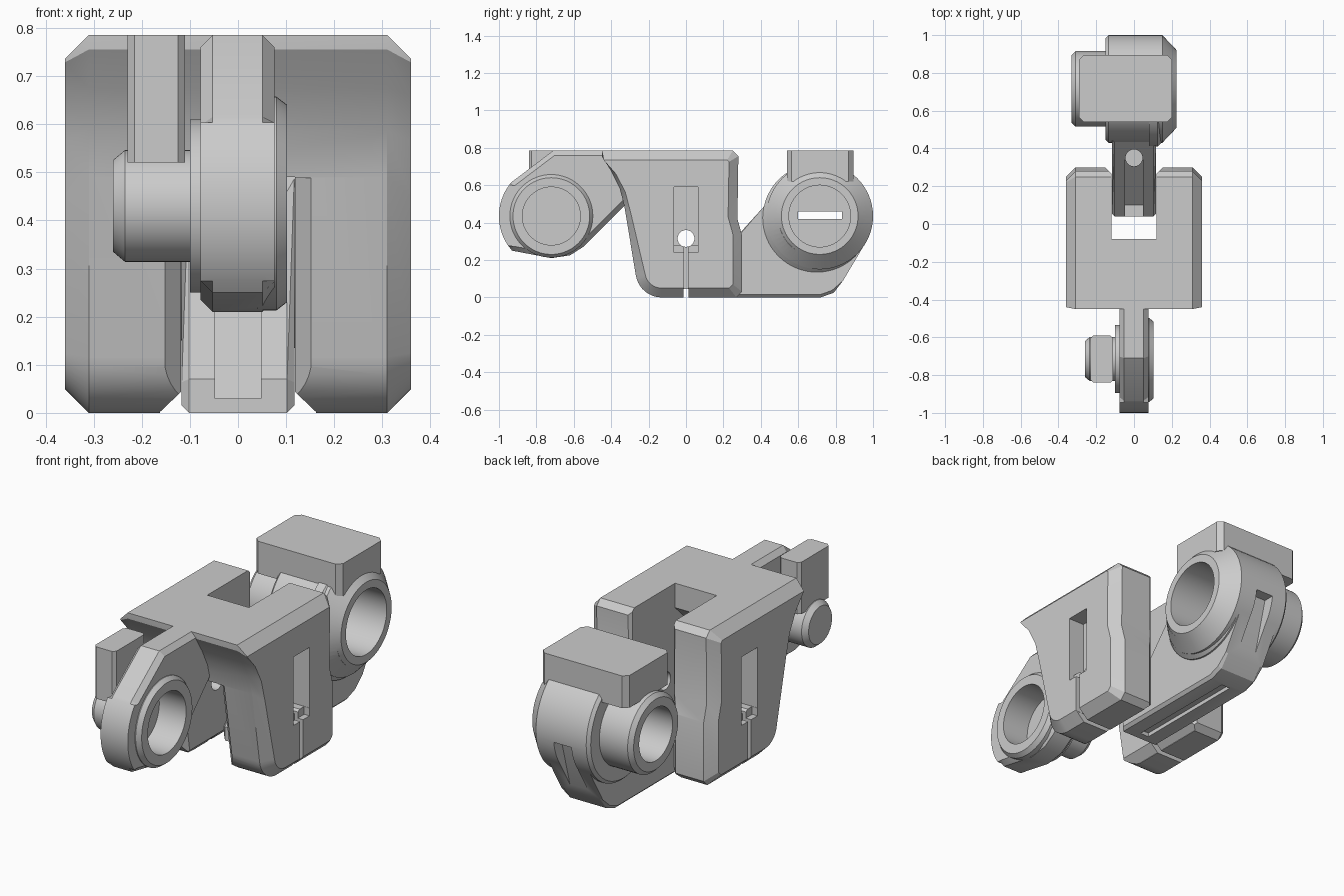
import bpy, bmesh, math
from mathutils import Matrix

cube = bpy.data.objects.get("Cube")
if cube:
    bpy.data.objects.remove(cube, do_unlink=True)

grey = bpy.data.materials.new("plain_grey")
grey.use_nodes = True
grey.diffuse_color = (0.6, 0.6, 0.6, 1)
grey.node_tree.nodes["Principled BSDF"].inputs["Base Color"].default_value = (0.6, 0.6, 0.6, 1)


def loft(name, sections, chamfer=0):
    """Skin matching (x, outline) sections; outlines are (y, z) points."""
    bm = bmesh.new()
    rings = [[bm.verts.new((x, y, z)) for y, z in outline] for x, outline in sections]
    for a, b in zip(rings, rings[1:]):
        for i in range(len(a)):
            j = (i + 1) % len(a)
            bm.faces.new((a[i], a[j], b[j], b[i]))
    bm.faces.new(rings[0])
    bm.faces.new(rings[-1])
    if chamfer:
        rims = [e for e in bm.edges if abs(e.verts[0].co.x - e.verts[1].co.x) < 1e-6]
        bmesh.ops.bevel(bm, geom=rims, offset=chamfer, segments=1, affect='EDGES')
    return finish(name, bm)


def finish(name, bm):
    bmesh.ops.recalc_face_normals(bm, faces=bm.faces)
    mesh = bpy.data.meshes.new(name)
    bm.to_mesh(mesh)
    bm.free()
    mesh.materials.append(grey)
    obj = bpy.data.objects.new(name, mesh)
    bpy.context.collection.objects.link(obj)
    return obj


def prism(name, outline, x0, x1, chamfer=0):
    return loft(name, [(x0, outline), (x1, outline)], chamfer)


def turned(name, profile, centre, sides=64):
    """Solid of (x, radius) steps turned about an axis along x."""
    step = 360 / sides
    return loft(name, [(x, arc(centre, r, 0, 360 - step, sides - 1)) for x, r in profile])


def box(name, x, y, z, chamfer=0):
    """Box from (low, high) spans, with chamfered upright edges."""
    bm = bmesh.new()
    bmesh.ops.create_cube(bm, size=1)
    for v in bm.verts:
        v.co = [s[0] if c < 0 else s[1] for c, s in zip(v.co, (x, y, z))]
    if chamfer:
        ups = [e for e in bm.edges if abs(e.verts[0].co.z - e.verts[1].co.z) > 1e-6]
        bmesh.ops.bevel(bm, geom=ups, offset=chamfer, segments=1, affect='EDGES')
    return finish(name, bm)


def arc(centre, r, start, end, steps=24):
    angles = [math.radians(start + (end - start) * i / steps) for i in range(steps + 1)]
    return [(centre[0] + r * math.cos(a), centre[1] + r * math.sin(a)) for a in angles]


def boolean(obj, tools, operation='DIFFERENCE'):
    bpy.context.view_layer.objects.active = obj
    for tool in tools:
        mod = obj.modifiers.new("cut", 'BOOLEAN')
        mod.operation, mod.solver, mod.object = operation, 'EXACT', tool
        bpy.ops.object.modifier_apply(modifier=mod.name)
        bpy.data.objects.remove(tool, do_unlink=True)


def smooth(obj):
    bpy.ops.object.select_all(action='DESELECT')
    obj.select_set(True)
    bpy.context.view_layer.objects.active = obj
    bpy.ops.object.shade_smooth_by_angle(angle=math.radians(25))


FRONT, REAR, TOP = (-0.72, 0.435), (0.715, 0.435), 0.785

# Forked centre body: full outline in the middle, smaller outline on the cheeks
HEEL = (-0.13, 0.14)
full = ([(-0.45, TOP), (-0.45, 0.755), (-0.4, 0.675), (-0.355, 0.585), (-0.33, 0.49)]
        + arc(HEEL, 0.14, 190, 270, 10)
        + [(0.27, 0), (0.3, 0.03), (0.3, 0.33), (0.275, 0.42), (0.28, 0.755), (0.25, TOP)])
cheek = ([(-0.44, 0.735), (-0.435, 0.728), (-0.375, 0.66), (-0.325, 0.565), (-0.295, 0.45)]
         + arc(HEEL, 0.09, 190, 270, 10)
         + [(0.23, 0.05), (0.25, 0.07), (0.25, 0.34), (0.225, 0.43), (0.23, 0.725), (0.22, 0.735)])
body = loft("forked_body", [(-0.36, cheek), (-0.31, full), (0.31, full), (0.36, cheek)])


def edge_chamfer(name, quad, width):
    """Cutter easing the inner edges of the fork; quad(d) is its outline at depth d."""
    return loft(name, [(-0.117 - width, quad(0.002)), (-0.117, quad(width)),
                       (0.117, quad(width)), (0.117 + width, quad(0.002))])


cuts = [prism("slot_cutter", [(-0.6, -0.1), (0.5, -0.1), (0.5, 0.9), (-0.08, 0.9),
                              (-0.08, 0.66), (-0.25, 0.49), (-0.6, 0.49)], -0.118, 0.118),
        edge_chamfer("bottom_ease", lambda d: [(-0.6, -0.1), (0.5, -0.1), (0.5, d), (-0.6, d)], 0.045),
        edge_chamfer("back_ease", lambda d: [(0.3 - d, -0.2), (0.5, -0.2), (0.5, 0.9), (0.3 - d, 0.9)], 0.035),
        edge_chamfer("front_ease", lambda d: [(-0.6, 0.488), (-0.6, -0.15), (d - 0.224, -0.15),
                                              (d - 0.33, 0.488)], 0.035),
        turned("pin_cutter", [(-0.5, 0.045), (0.5, 0.045)], (0, 0.315), 24),
        box("slit_cutter", (-0.5, 0.5), (-0.013, 0.013), (-0.1, 0.045))]
for side in (-1, 1):
    for name, depth, half, z in (("pocket", 0.27, 0.065, (0.28, 0.59)), ("step", 0.33, 0.064, (0.24, 0.3)),
                                 ("cheek_slit", 0.25, 0.012, (0.02, 0.31))):
        cuts.append(box(name, sorted((side * depth, side * 0.5)), (-half, half), z))
boolean(body, cuts)

# Front arm and its knuckle
arm_outline = arc(FRONT, 0.28, 140, 215) + [(-0.93, 0.25), (-0.72, 0.21), (-0.62, 0.225), (-0.55, 0.27),
                                            (-0.3, 0.52), (-0.3, TOP), (-0.71, TOP)]
arm = prism("front_arm", arm_outline, -0.078, 0.076, 0.025)
boolean(arm, [turned("front_ring", [(0.04, 0.222), (0.08, 0.222), (0.102, 0.205)], FRONT)], 'UNION')
boolean(arm, [turned("front_bore", [(-0.05, 0.155), (0.2, 0.155)], FRONT)])
front_boss = turned("front_boss", [(-0.06, 0.18), (-0.1, 0.18), (-0.1, 0.116), (-0.235, 0.116),
                                   (-0.26, 0.095)], (-0.715, 0.43))
box("front_block", (-0.23, -0.11), (-0.84, -0.59), (0.52, TOP), 0.015)

# Rear link with its knuckle
link_outline = [(0.04, 0), (0.72, 0), (0.79, 0.025), (0.84, 0.09)] + arc(REAR, 0.284, -28, 170) + [(0.04, 0.07)]
link = prism("rear_link", link_outline, -0.117, 0.117, 0.015)
knuckle = turned("rear_knuckle", [(-0.33, 0.18), (-0.31, 0.2), (-0.15, 0.2), (-0.15, 0.27), (-0.135, 0.285),
                                  (0.15, 0.285), (0.226, 0.205)], REAR)
flare = turned("link_flare", [(0.08, 0.29), (0.125, 0.29), (0.21, 0.205)], (0.7, 0.425))
boolean(link, [knuckle, flare], 'UNION')
channel = prism("channel_cutter", [(0, 0.03), (0.1, 0.03), (0.36, 0.29), (0.3, 0.6), (0.0, 0.3)], -0.048, 0.048)
drain = turned("drain_cutter", [(-0.5, 0.045), (0, 0.045)], (0, 0), 24)
drain.data.transform(Matrix.Translation((0, 0.35, 0.1)) @ Matrix.Rotation(math.pi / 2, 4, 'Y'))
boolean(link, [turned("rear_bore", [(-0.08, 0.165), (0.4, 0.165)], REAR),
               turned("rear_bore_far", [(-0.5, 0.135), (-0.13, 0.135)], REAR),
               box("key_cutter", (-0.3, 0.1), (0.6, 0.835), (0.42, 0.46)),
               channel, drain,
               box("bottom_groove", (-0.025, 0.025), (0.08, 0.7), (-0.1, 0.02)),
               prism("back_recess", [(0.83, 0), (1.1, 0), (1.1, 0.4), (0.94, 0.4)], -0.05, 0.05)])
block = box("rear_block", (-0.29, 0.2), (0.54, 0.895), (0.62, TOP), 0.025)
boolean(block, [turned("block_bore", [(-0.5, 0.19), (0.5, 0.19)], REAR)])

for part in (body, arm, front_boss, link):
    smooth(part)
